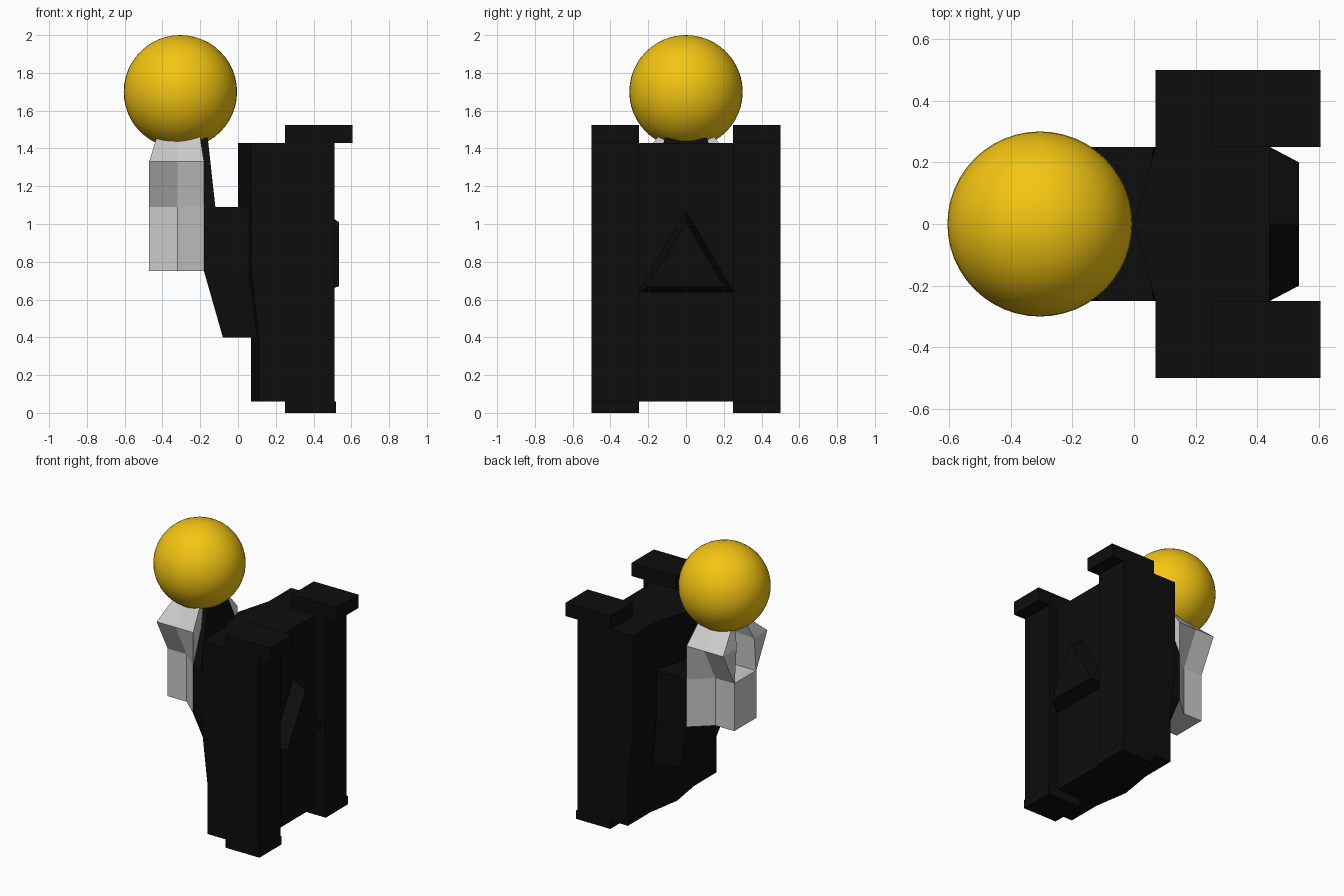
import bpy, bmesh

if "Cube" in bpy.data.objects:
    bpy.data.objects.remove(bpy.data.objects["Cube"])

def material(name, rgb):
    m = bpy.data.materials.new(name)
    m.diffuse_color = (*rgb, 1)
    m.use_nodes = True
    m.node_tree.nodes["Principled BSDF"].inputs["Base Color"].default_value = m.diffuse_color
    return m

BLACK = material("black", (0.004, 0.004, 0.004))
YELLOW = material("yellow", (0.9, 0.56, 0.006))

def loft(name, rings, mat=None):
    """Skin a stack of 3D rings with equal point counts and cap both ends."""
    bm = bmesh.new()
    vs = [[bm.verts.new(p) for p in ring] for ring in rings]
    n = len(vs[0])
    for a, b in zip(vs, vs[1:]):
        for i in range(n):
            j = (i + 1) % n
            bm.faces.new((a[i], a[j], b[j], b[i]))
    bm.faces.new(vs[0][::-1])
    bm.faces.new(vs[-1])
    bmesh.ops.remove_doubles(bm, verts=bm.verts, dist=1e-5)
    bmesh.ops.recalc_face_normals(bm, faces=bm.faces)
    me = bpy.data.meshes.new(name)
    bm.to_mesh(me)
    bm.free()
    ob = bpy.data.objects.new(name, me)
    bpy.context.collection.objects.link(ob)
    if mat:
        me.materials.append(mat)
    return ob

def level(z, pts):
    return [(x, y, z) for x, y in pts]

def mirrored(half):
    """Close an outline given on the +y side."""
    return half + [(x, -y) for x, y in reversed(half) if y > 1e-6]

def rect(x0, x1, y0, y1):
    return [(x0, y0), (x1, y0), (x1, y1), (x0, y1)]

# Tall slab: recessed panel on the +x side, ridge on the -x side
def slab(z, edge, ridge):
    return level(z, mirrored([(ridge, 0), (edge, 0.25), (edge, 0.5),
                              (0.51, 0.5), (0.51, 0.25), (0.44, 0.25)]))

loft("body_slab", [slab(0.06, 0.11, 0.07), slab(0.4, 0.11, 0.07),
                   slab(0.75, 0.07, 0.0), slab(1.43, 0.07, 0.0)], BLACK)

# Feet and top caps on both sides
for s, side in ((1, "left"), (-1, "right")):
    y0, y1 = sorted((s * 0.25, s * 0.5))
    foot, cap = rect(0.25, 0.52, y0, y1), rect(0.25, 0.605, y0, y1)
    loft(f"foot_{side}", [level(0, foot), level(0.06, foot)], BLACK)
    loft(f"top_cap_{side}", [level(1.43, cap), level(1.525, cap)], BLACK)

# Raised triangle with sloping sides
loft("triangle_badge", [
    [(0.44, -0.25, 0.64), (0.44, 0.25, 0.64), (0.44, 0, 1.07)],
    [(0.535, -0.2, 0.67), (0.535, 0.2, 0.67), (0.535, 0, 1.01)]], BLACK)

# Connector between slab and chest
loft("connector", [
    level(0.4, [(-0.08, -0.17), (0.1, -0.25), (0.1, 0.25), (-0.08, 0.17)]),
    level(0.75, rect(-0.18, 0.06, -0.25, 0.25)),
    level(1.09, rect(-0.18, 0.06, -0.25, 0.25))], BLACK)
loft("neck_plate", [
    level(1.09, rect(-0.18, -0.12, -0.25, 0.25)),
    level(1.455, rect(-0.2, -0.16, -0.11, 0.11))], BLACK)

# Chest block with flaring sides
chest = mirrored([(-0.47, 0.125), (-0.32, 0.125), (-0.18, 0.25)])
loft("chest", [level(0.75, chest), level(1.09, chest)])

# Shoulders on both sides of the open collar
for s, side in ((1, "left"), (-1, "right")):
    def sh(z, pts):
        return level(z, [(x, s * y) for x, y in pts])
    loft(f"shoulder_{side}", [
        sh(1.09, [(-0.47, 0.12), (-0.47, 0.125), (-0.32, 0.125),
                  (-0.18, 0.25), (-0.18, 0.12)]),
        sh(1.33, [(-0.47, 0.1), (-0.47, 0.25), (-0.32, 0.25),
                  (-0.18, 0.25), (-0.18, 0.12)]),
        sh(1.46, [(-0.43, 0.05), (-0.43, 0.1), (-0.32, 0.12),
                  (-0.2, 0.15), (-0.2, 0.09)])])

# Ball head
bpy.ops.mesh.primitive_uv_sphere_add(segments=48, ring_count=24, radius=0.3,
                                     location=(-0.305, 0, 1.7))
head = bpy.context.object
head.name = "ball_head"
head.data.materials.append(YELLOW)
bpy.ops.object.shade_smooth()
